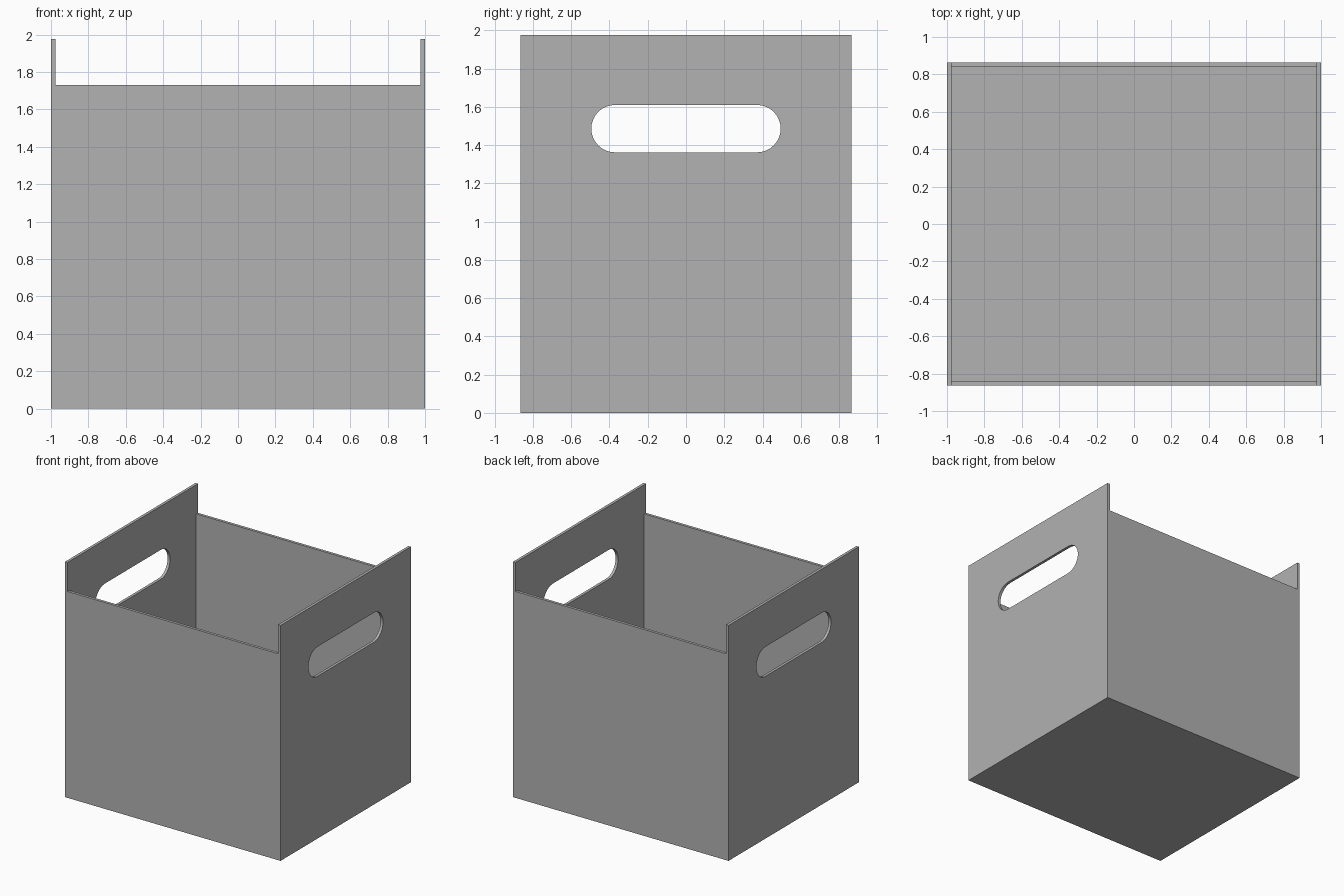
import bpy, bmesh, math

cube = bpy.data.objects.get("Cube")
if cube:
    bpy.data.objects.remove(cube)

HALF_X, HALF_Y = 1.0, 0.864
SIDE_H, END_H = 1.976, 1.732
T = 0.0235                       # panel thickness
SLOT_Z, SLOT_R, SLOT_HALF = 1.486, 0.124, 0.495

grey = bpy.data.materials.new("plain grey")
grey.use_nodes = True
colour = (0.445, 0.445, 0.445, 1)
grey.diffuse_color = colour
grey.node_tree.nodes["Principled BSDF"].inputs["Base Color"].default_value = colour


def finish(name, bm):
    bmesh.ops.recalc_face_normals(bm, faces=bm.faces)
    mesh = bpy.data.meshes.new(name)
    bm.to_mesh(mesh)
    bm.free()
    mesh.materials.append(grey)
    mesh.shade_smooth()
    mesh.set_sharp_from_angle(angle=math.radians(30))
    obj = bpy.data.objects.new(name, mesh)
    bpy.context.collection.objects.link(obj)


def box(name, low, high):
    bm = bmesh.new()
    bmesh.ops.create_cube(bm, size=1)
    for v in bm.verts:
        v.co = [lo + (c + 0.5) * (hi - lo) for c, lo, hi in zip(v.co, low, high)]
    finish(name, bm)


def slotted_panel(name, x):
    bm = bmesh.new()
    outline = [(-HALF_Y, 0), (HALF_Y, 0), (HALF_Y, SIDE_H), (-HALF_Y, SIDE_H)]
    # rounded hand slot: two half circles joined by straight edges
    steps, slot = 16, []
    for side in (1, -1):
        for i in range(steps + 1):
            a = math.pi * (i / steps - 0.5)
            slot.append((side * (SLOT_HALF - SLOT_R + SLOT_R * math.cos(a)),
                         SLOT_Z + side * SLOT_R * math.sin(a)))
    edges = []
    for loop in (outline, slot):
        verts = [bm.verts.new((x, y, z)) for y, z in loop]
        edges += [bm.edges.new((verts[i - 1], verts[i])) for i in range(len(verts))]
    bmesh.ops.triangle_fill(bm, use_beauty=True, edges=edges, normal=(1, 0, 0))
    # thicken the flat panel
    result = bmesh.ops.extrude_face_region(bm, geom=bm.faces[:], use_keep_orig=True)
    moved = [g for g in result["geom"] if isinstance(g, bmesh.types.BMVert)]
    bmesh.ops.translate(bm, verts=moved, vec=(T, 0, 0))
    finish(name, bm)


# tall side panels with hand slots
slotted_panel("left_side_panel", HALF_X - T)
slotted_panel("right_side_panel", -HALF_X)

# lower front and back panels between the sides
inner = HALF_X - T
box("front_panel", (-inner, -HALF_Y, 0), (inner, T - HALF_Y, END_H))
box("back_panel", (-inner, HALF_Y - T, 0), (inner, HALF_Y, END_H))

# floor set inside the four walls
box("floor_panel", (-inner, T - HALF_Y, 0), (inner, HALF_Y - T, T))
